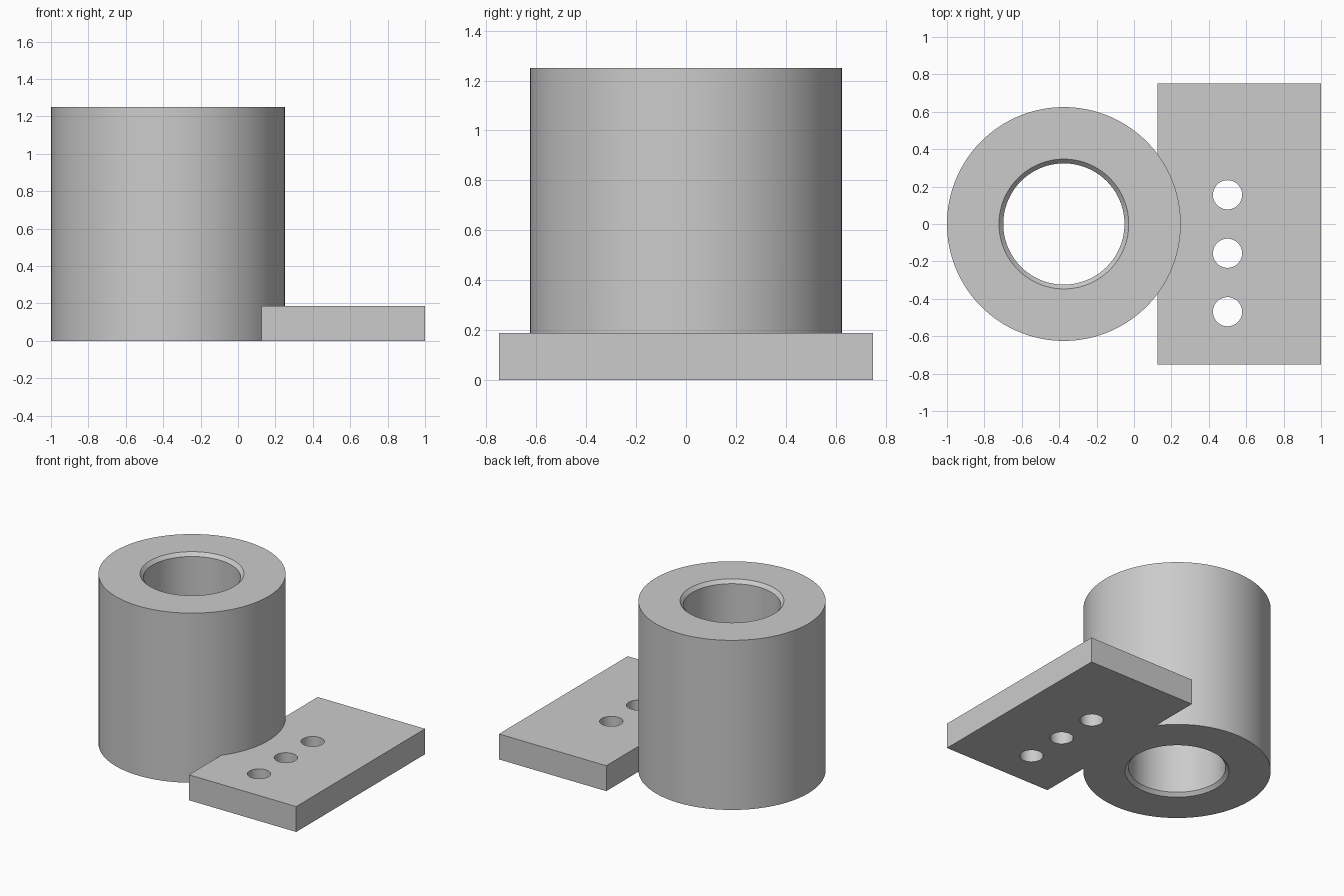
import bpy
import bmesh
import math
from mathutils import Matrix, Vector

if "Cube" in bpy.data.objects:
    bpy.data.objects.remove(bpy.data.objects["Cube"], do_unlink=True)

# One plain metal colour
grey = bpy.data.materials.new("plain_grey")
grey.use_nodes = True
colour = (0.6, 0.6, 0.6, 1)
grey.diffuse_color = colour
grey.node_tree.nodes["Principled BSDF"].inputs["Base Color"].default_value = colour


def make_object(name, bm):
    bmesh.ops.recalc_face_normals(bm, faces=bm.faces)
    mesh = bpy.data.meshes.new(name)
    bm.to_mesh(mesh)
    bm.free()
    mesh.materials.append(grey)
    obj = bpy.data.objects.new(name, mesh)
    bpy.context.collection.objects.link(obj)
    return obj


def lathe(name, profile, centre_x, segments=128):
    """Spin a closed (radius, height) profile around a vertical axis."""
    bm = bmesh.new()
    verts = [bm.verts.new((centre_x + r, 0, z)) for r, z in profile]
    edges = [bm.edges.new((v, verts[i - 1])) for i, v in enumerate(verts)]
    bmesh.ops.spin(bm, geom=verts + edges, cent=(centre_x, 0, 0), axis=(0, 0, 1),
                   angle=math.tau, steps=segments, use_merge=True)
    bmesh.ops.remove_doubles(bm, verts=bm.verts, dist=1e-5)
    return make_object(name, bm)


def box(name, low, high):
    low, high = Vector(low), Vector(high)
    bm = bmesh.new()
    bmesh.ops.create_cube(bm, size=1, matrix=Matrix.Translation((low + high) / 2)
                          @ Matrix.Diagonal((high - low).to_4d()))
    return make_object(name, bm)


def combine(target, other, operation):
    """Apply a boolean and discard the second object."""
    mod = target.modifiers.new(operation.title(), "BOOLEAN")
    mod.operation, mod.solver, mod.object = operation, "EXACT", other
    bpy.context.view_layer.objects.active = target
    bpy.ops.object.modifier_apply(modifier=mod.name)
    bpy.data.objects.remove(other, do_unlink=True)


# Thick sleeve with a through bore chamfered at both ends
height, bore, mouth, chamfer = 1.25, 0.324, 0.347, 0.025
sleeve = lathe("sleeve_with_mounting_plate", [
    (0.625, 0), (0.625, height), (mouth, height), (bore, height - chamfer),
    (bore, chamfer), (mouth, 0)], centre_x=-0.375)

# Mounting plate with a row of three holes
plate_top = 0.1875
plate = box("mounting_plate", (0.125, -0.75, 0), (1, 0.75, plate_top))
bm = bmesh.new()
for i in range(3):
    bmesh.ops.create_cone(bm, cap_ends=True, segments=64, radius1=0.078, radius2=0.078,
                          depth=1, matrix=Matrix.Translation((0.5, 0.156 - 0.3125 * i, 0)))
hole_cutter = make_object("hole_cutter", bm)
hole_cutter.hide_render = True
combine(plate, hole_cutter, "DIFFERENCE")

# Join both into one solid, round walls smooth and rims sharp
combine(sleeve, plate, "UNION")
bpy.ops.object.select_all(action="DESELECT")
sleeve.select_set(True)
bpy.context.view_layer.objects.active = sleeve
bpy.ops.object.shade_smooth_by_angle(angle=math.radians(30))
